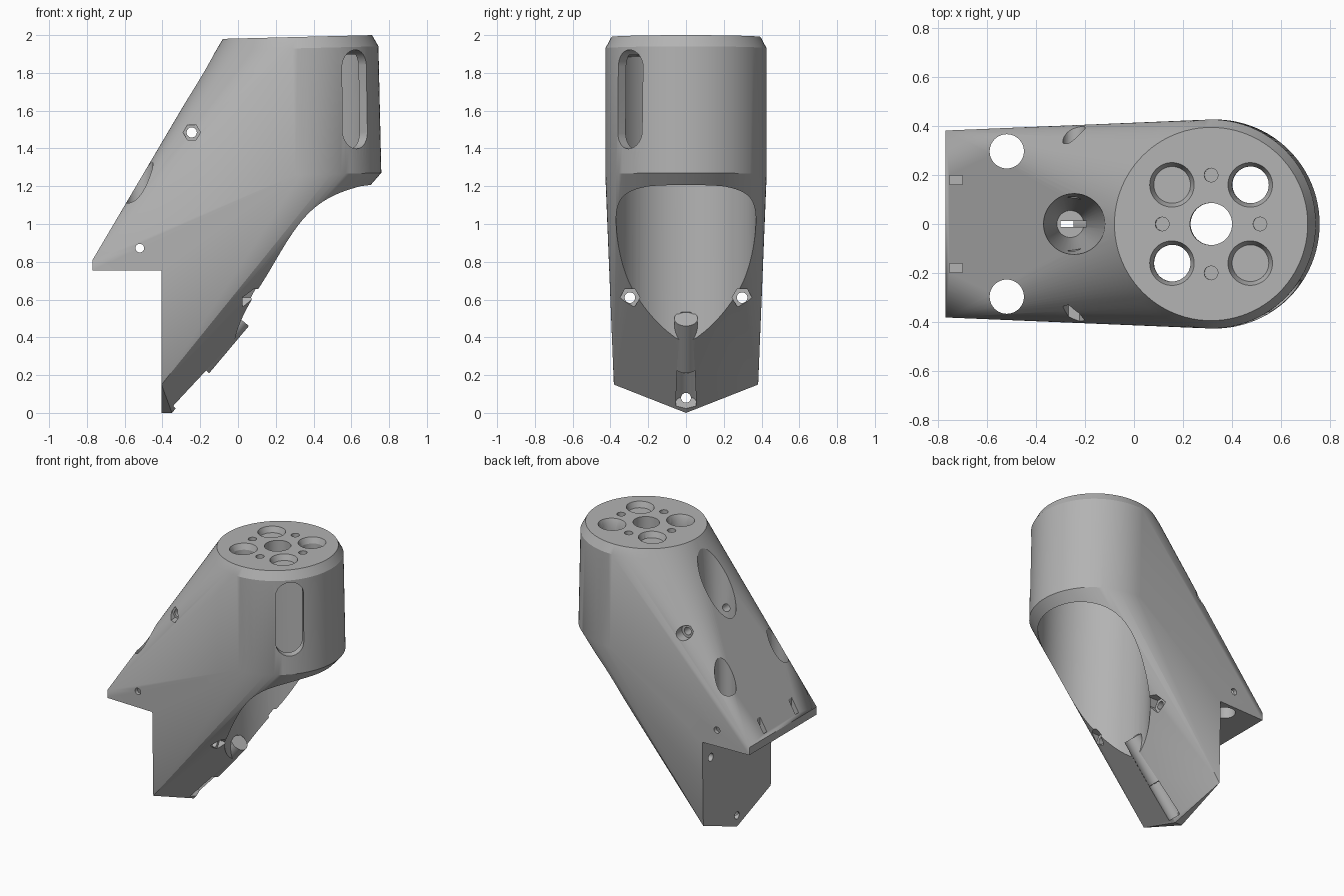
import bpy, bmesh, math
from mathutils import Vector, Matrix

if "Cube" in bpy.data.objects:
    bpy.data.objects.remove(bpy.data.objects["Cube"])

grey = bpy.data.materials.new("matte grey")
grey.use_nodes = True
GREY = (0.45, 0.45, 0.45, 1)
grey.diffuse_color = GREY
grey.node_tree.nodes["Principled BSDF"].inputs["Base Color"].default_value = GREY

TILT = Vector((-0.023, 0, 1)).normalized()
HEAD = Vector((0.315, 0, 1.99))


def axis(depth, x=0, y=0):
    """Point measured down the slightly leaning axis of the round head."""
    return HEAD - TILT * depth + Vector((x, y, 0.025 * x))


def finish(name, bm):
    bmesh.ops.recalc_face_normals(bm, faces=bm.faces)
    mesh = bpy.data.meshes.new(name)
    bm.to_mesh(mesh)
    bm.free()
    mesh.materials.append(grey)
    ob = bpy.data.objects.new(name, mesh)
    bpy.context.collection.objects.link(ob)
    return ob


def rod(name, a, b, r, r2=None, n=48):
    """Cylinder, cone or prism between two points."""
    a, b = Vector(a), Vector(b)
    d = b - a
    bm = bmesh.new()
    m = (Matrix.Translation((a + b) / 2) @ d.to_track_quat('Z', 'Y').to_matrix().to_4x4()
         @ Matrix.Rotation(math.pi / 2, 4, 'Z'))
    bmesh.ops.create_cone(bm, cap_ends=True, segments=n, radius1=r,
                          radius2=r if r2 is None else r2, depth=d.length, matrix=m)
    return finish(name, bm)


def box(name, lo, hi):
    lo, hi = Vector(lo), Vector(hi)
    bm = bmesh.new()
    m = Matrix.Translation((lo + hi) / 2) @ Matrix.Diagonal((*(hi - lo), 1))
    bmesh.ops.create_cube(bm, size=1, matrix=m)
    return finish(name, bm)


def combine(target, tool, operation='DIFFERENCE'):
    mod = target.modifiers.new("cut", 'BOOLEAN')
    mod.object, mod.operation, mod.solver = tool, operation, 'EXACT'
    bpy.context.view_layer.objects.active = target
    bpy.ops.object.modifier_apply(modifier=mod.name)
    bpy.data.objects.remove(tool)


# Outer shell: hull from the round head to the wedge-shaped foot
bm = bmesh.new()
for depth, r in ((0, 0.395), (0.06, 0.427), (0.73, 0.427), (0.79, 0.37)):
    for i in range(96):
        t = math.tau * i / 96
        bm.verts.new(axis(depth, r * math.cos(t), r * math.sin(t)))
for s in (-1, 1):
    for x, z in ((-0.77, 0.81), (-0.77, 0.755), (-0.405, 0.15)):
        bm.verts.new((x, s * 0.382, z))
for x in (-0.405, -0.35):
    bm.verts.new((x, 0, 0))
res = bmesh.ops.convex_hull(bm, input=bm.verts)
junk = {g for g in res["geom_interior"] + res["geom_unused"] if isinstance(g, bmesh.types.BMVert)}
bmesh.ops.delete(bm, geom=list(junk), context='VERTS')
bmesh.ops.dissolve_limit(bm, angle_limit=0.002, verts=bm.verts, edges=bm.edges)
housing = finish("housing", bm)

# Notch under the rear lip, and the round cavity below the head
combine(housing, box("notch", (-1, -1, -0.5), (-0.405, 1, 0.755)))
combine(housing, rod("cavity", axis(2.2), axis(0.1), 0.37, n=96))

# Holes in the head plate
combine(housing, rod("centre_hole", axis(0.3), axis(-0.1), 0.086))
for sx in (-1, 1):
    for sy in (-1, 1):
        x, y = sx * 0.16, sy * 0.16
        combine(housing, rod("head_hole", axis(0.3, x, y), axis(-0.1, x, y), 0.075))
        combine(housing, rod("hole_chamfer", axis(0.04, x, y), axis(-0.01, x, y), 0.075, 0.095))
for i in range(4):
    x, y = 0.2 * math.cos(i * math.pi / 2), 0.2 * math.sin(i * math.pi / 2)
    combine(housing, rod("blind_hole", axis(0.06, x, y), axis(-0.1, x, y), 0.028, n=24))

# Long rounded window in the front right of the head wall
bm = bmesh.new()
for end in (0, 1):
    for i in range(48):
        t = math.tau * i / 48
        z = 0.092 * math.sin(t) + (0.17 if i < 24 else -0.17)
        off = Vector((0.092 * math.cos(t), 0.2 + 0.4 * end, z))
        p = Matrix.Rotation(math.radians(-135), 4, 'Z') @ off
        bm.verts.new(axis(0.33) + p)
bmesh.ops.convex_hull(bm, input=bm.verts)
combine(housing, finish("window", bm))

# Rear slope: side bores, funnel with slit, shallow slots
combine(housing, rod("funnel", (-0.26, 0, 0.75), (-0.26, 0, 2.1), 0.055, 0.155))
combine(housing, box("slit", (-0.3, -0.013, -0.2), (-0.195, 0.013, 0.9)))
for s in (-1, 1):
    combine(housing, rod("side_bore", (-0.52, s * 0.297, 0.5), (-0.52, s * 0.297, 2), 0.07))
    combine(housing, box("lip_slot", (-0.755, s * 0.18 - 0.018, 0.79),
                         (-0.7, s * 0.18 + 0.018, 1.1)))

# Cross bolts with hexagonal recesses
combine(housing, rod("upper_bolt", (-0.245, -1, 1.485), (-0.245, 1, 1.485), 0.027, n=24))
combine(housing, rod("upper_hex", (-0.245, -1, 1.485), (-0.245, -0.33, 1.485), 0.046, n=6))
combine(housing, rod("upper_head", (-0.245, 0.33, 1.485), (-0.245, 1, 1.485), 0.046, n=32))
combine(housing, rod("lip_bolt", (-0.52, -1, 0.872), (-0.52, 1, 0.872), 0.023, n=24))
for s in (-1, 1):
    combine(housing, rod("rear_bolt", (-0.6, s * 0.297, 0.61), (0.3, s * 0.297, 0.61), 0.028, n=24))
    combine(housing, rod("rear_hex", (0.025, s * 0.297, 0.61), (0.3, s * 0.297, 0.61), 0.053, n=6))

# Keel groove with a cable guide and the lowest bolt hole
combine(housing, rod("groove", (-0.36, 0, 0.05), (0.02, 0, 0.5), 0.058))
combine(housing, rod("guide", (-0.2, 0, 0.25), (0.01, 0, 0.5), 0.062), 'UNION')
combine(housing, rod("keel_bolt", (-0.6, 0, 0.08), (0.3, 0, 0.08), 0.026, n=24))

# Smooth shading with sharp machined edges
bpy.ops.object.select_all(action='DESELECT')
housing.select_set(True)
bpy.context.view_layer.objects.active = housing
bpy.ops.object.shade_smooth_by_angle(angle=math.radians(25))
